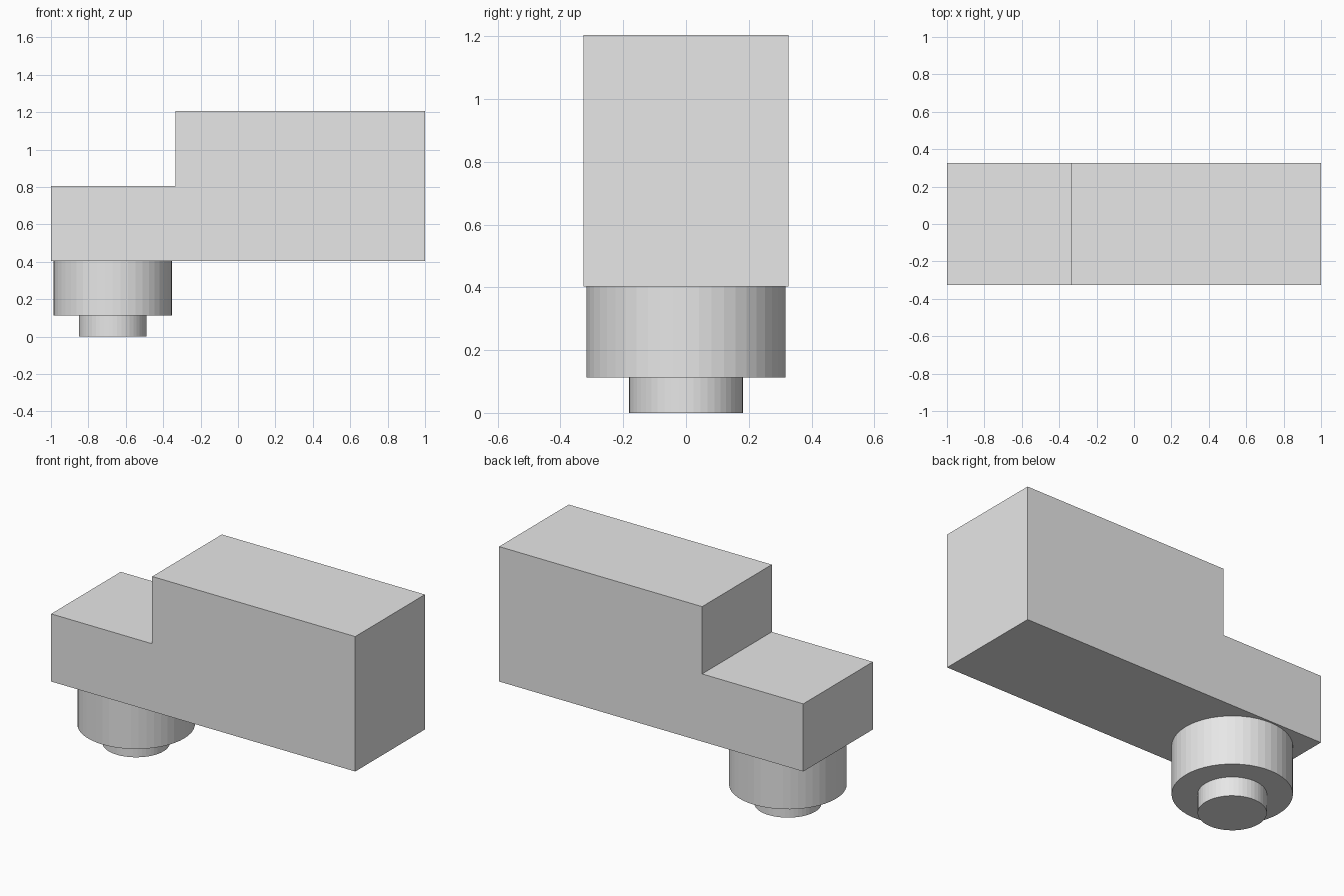
import bpy, bmesh

cube = bpy.data.objects.get("Cube")
if cube:
    bpy.data.objects.remove(cube, do_unlink=True)

grey = bpy.data.materials.new("light_grey")
grey.use_nodes = True
colour = (0.8, 0.8, 0.8, 1)
grey.diffuse_color = colour
grey.node_tree.nodes["Principled BSDF"].inputs["Base Color"].default_value = colour


def add_prism(name, outline, depth_vector):
    """Extrude a flat outline into a closed solid."""
    bm = bmesh.new()
    face = bm.faces.new([bm.verts.new(p) for p in outline])
    moved = bmesh.ops.extrude_face_region(bm, geom=[face], use_keep_orig=True)
    verts = [v for v in moved["geom"] if isinstance(v, bmesh.types.BMVert)]
    bmesh.ops.translate(bm, verts=verts, vec=depth_vector)
    bmesh.ops.recalc_face_normals(bm, faces=bm.faces)
    mesh = bpy.data.meshes.new(name)
    bm.to_mesh(mesh)
    bm.free()
    mesh.materials.append(grey)
    obj = bpy.data.objects.new(name, mesh)
    bpy.context.collection.objects.link(obj)
    return obj


def add_cylinder(name, radius, bottom, top):
    bpy.ops.mesh.primitive_cylinder_add(
        vertices=48, radius=radius, depth=top - bottom,
        location=(-0.67, 0, (bottom + top) / 2))
    obj = bpy.context.object
    obj.name = name
    obj.data.materials.append(grey)


# Stepped body: low shelf on one end, tall block on the other
half_width = 0.327
base, shelf, top, step = 0.403, 0.805, 1.205, -0.335
profile = [(-1, base), (1, base), (1, top), (step, top), (step, shelf), (-1, shelf)]
add_prism("stepped_body", [(x, -half_width, z) for x, z in profile], (0, 2 * half_width, 0))

# Barrel and narrower tip under the shelf
add_cylinder("barrel", 0.317, 0.113, base)
add_cylinder("barrel_tip", 0.181, 0, 0.113)
